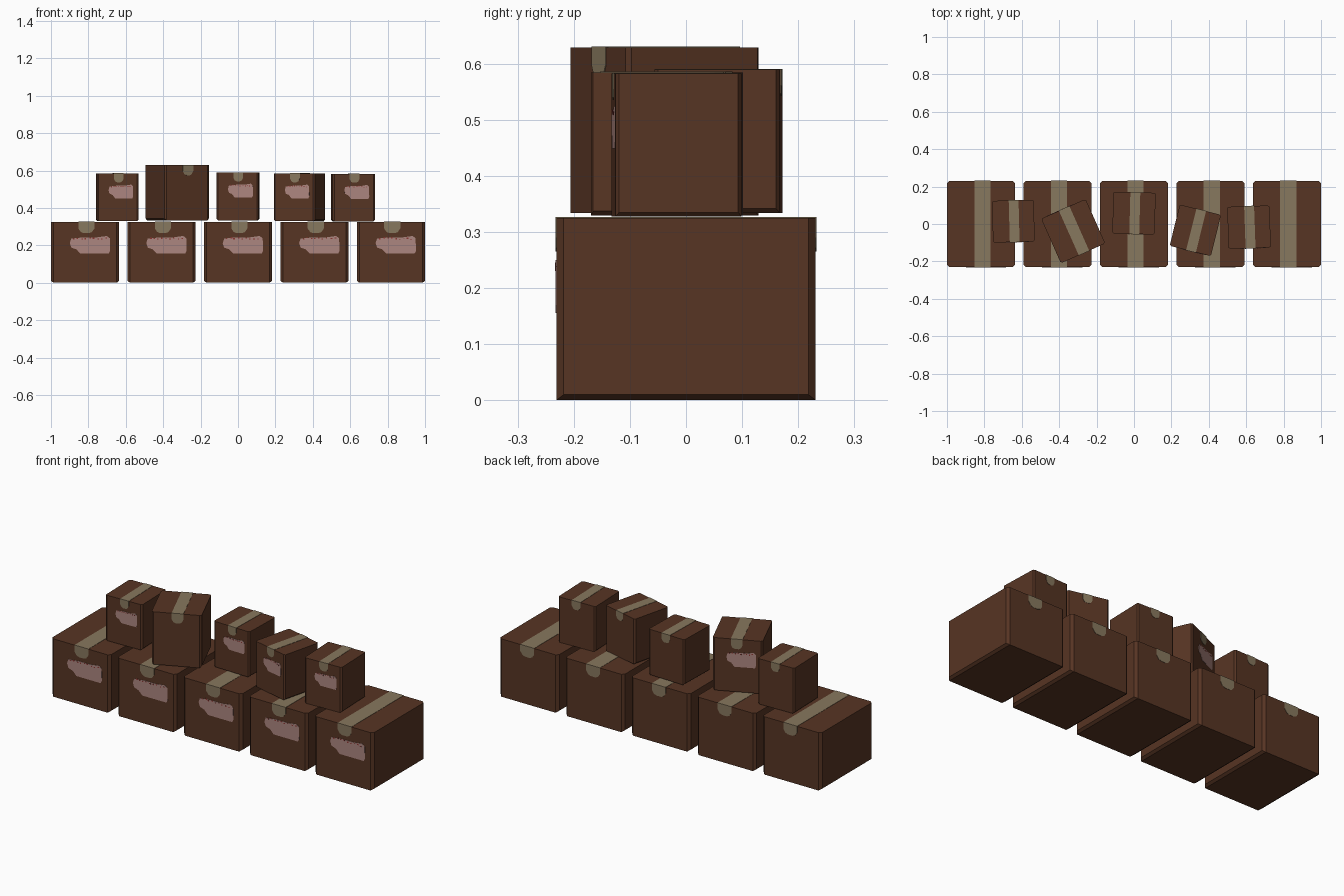
import bpy, bmesh, math, random
from mathutils import Vector, Matrix

if "Cube" in bpy.data.objects:
    bpy.data.objects.remove(bpy.data.objects["Cube"])

random.seed(4)
T = 0.0015                      # plate thickness
REF = (0.365, 0.462, 0.325)     # proportions of the large carton


def material(name, rgb):
    m = bpy.data.materials.new(name)
    m.diffuse_color = (*rgb, 1)
    m.use_nodes = True
    m.node_tree.nodes["Principled BSDF"].inputs["Base Color"].default_value = m.diffuse_color
    return m


BROWN = material("brown cardboard", (0.095, 0.035, 0.017))
TAPE = material("tan tape", (0.245, 0.188, 0.112))
PINK = material("pink label", (0.415, 0.238, 0.215))
RED = material("red marks", (0.25, 0.035, 0.03))


def finish(bm, name, mat, matrix):
    bmesh.ops.recalc_face_normals(bm, faces=bm.faces)
    me = bpy.data.meshes.new(name)
    bm.to_mesh(me)
    bm.free()
    me.materials.append(mat)
    ob = bpy.data.objects.new(name, me)
    ob.matrix_world = matrix
    bpy.context.collection.objects.link(ob)


def plate(bm, pts, thick):
    """Closed slab: outline points pushed along the vector thick."""
    a = [bm.verts.new(p) for p in pts]
    b = [bm.verts.new(Vector(p) + Vector(thick)) for p in pts]
    n = len(a)
    bm.faces.new(a)
    bm.faces.new(b[::-1])
    for i in range(n):
        bm.faces.new((a[i], b[i], b[(i + 1) % n], a[(i + 1) % n]))


FLAP = [(-.043, .325), (-.043, .290), (-.030, .271), (-.014, .265),
        (.014, .265), (.030, .271), (.043, .290), (.043, .325)]
LABEL = [(-.100, .188), (-.108, .212), (-.100, .236), (-.03, .243), (.04, .243),
         (.09, .25), (.106, .238), (.108, .17), (.1, .155), (-.05, .155), (-.072, .178)]


def carton(name, w, d, h, x, y, z, angle):
    M = Matrix.Translation((x, y, z)) @ Matrix.Rotation(math.radians(angle), 4, 'Z')
    sx, sz = w / REF[0], h / REF[2]
    hw, hd = w / 2, d / 2
    bx, by, bz = 0.014 * sx, 0.028 * d, 0.01 * sz

    # body: chamfered upright edges, side walls tucked in at the bottom
    bm = bmesh.new()
    ring = [(hw - bx, -hd), (hw, -hd + by), (hw, hd - by), (hw - bx, hd),
            (bx - hw, hd), (-hw, hd - by), (-hw, by - hd), (bx - hw, -hd)]
    top = [bm.verts.new((px, py, h)) for px, py in ring]
    low = [bm.verts.new((px, py, bz if abs(px) == hw else 0)) for px, py in ring]
    bm.faces.new(top)
    for i in range(8):
        j = (i + 1) % 8
        bm.faces.new((low[i], low[j], top[j], top[i]))
    bm.faces.new((low[0], low[3], low[4], low[7]))
    bm.faces.new((low[0], low[1], low[2], low[3]))
    bm.faces.new((low[4], low[5], low[6], low[7]))
    finish(bm, name, BROWN, M)

    # tape: strip over the top with a rounded flap at each end
    bm = bmesh.new()
    side = -1 if abs(angle) > 90 else 1
    c = 0.007 * sx * side
    tw = 0.043 * sx
    e = hd + T
    plate(bm, [(c - tw, -e, h), (c + tw, -e, h), (c + tw, e, h), (c - tw, e, h)], (0, 0, T))
    for s in (-1, 1):
        plate(bm, [(c + px * sx, s * hd, pz * sz) for px, pz in FLAP], (0, s * T, 0))
    finish(bm, name + "_tape", TAPE, M)

    # label on the front face
    bm = bmesh.new()
    c = 0.026 * sx
    plate(bm, [(c + px * sx, -hd, pz * sz) for px, pz in LABEL], (0, -T, 0))
    finish(bm, name + "_label", PINK, M)

    # small ragged marks along the upper edge of the label
    bm = bmesh.new()
    for i in range(9):
        px = c + (-.085 + i * .021 + random.uniform(-.004, .004)) * sx
        pz = random.uniform(.230, .238) * sz
        a, b = random.uniform(.003, .005) * sx, random.uniform(.004, .008) * sz
        plate(bm, [(px - a, -hd - T, pz), (px + a, -hd - T, pz),
                   (px + a, -hd - T, pz + b), (px - a, -hd - T, pz + b)], (0, -T / 2, 0))
    finish(bm, name + "_label_marks", RED, M)


# lower row of five large cartons
for i in range(5):
    carton(f"large_carton_{i + 1}", *REF, (i - 2) * 0.40875, 0, 0, 0)

# upper row, each turned a little differently
UPPER = [(.223, .223, .255, -.645, .015, .329, 1.5),
         (.26, .26, .295, -.325, -.038, .334, 204),
         (.226, .223, .255, 0, .058, .334, -1.5),
         (.227, .227, .255, .328, -.034, .329, -14),
         (.226, .225, .255, .615, -.017, .327, 2)]
for i, spec in enumerate(UPPER):
    carton(f"small_carton_{i + 1}", *spec)
